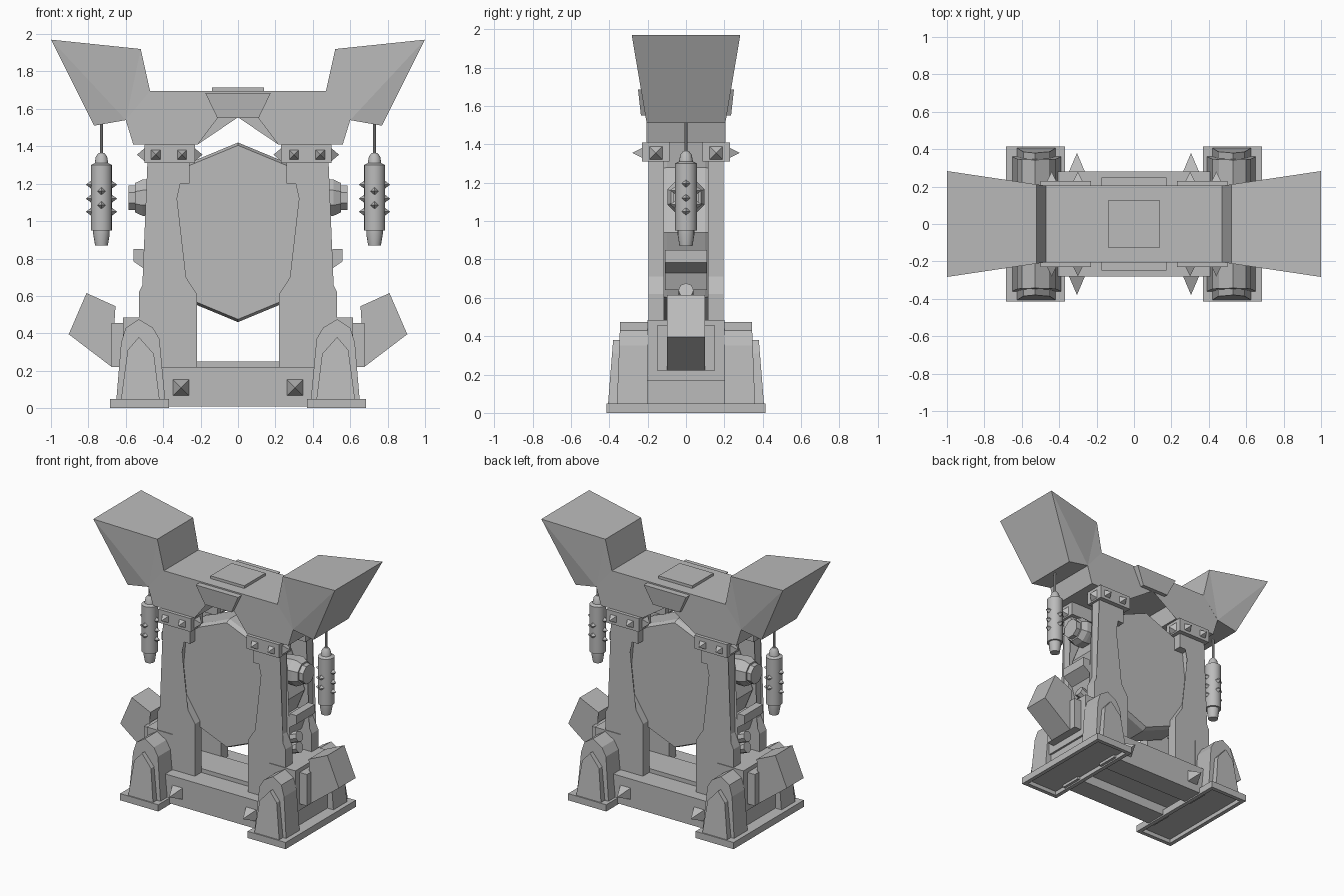
import bpy, bmesh, math
from mathutils import Vector, Matrix

cube = bpy.data.objects.get("Cube")
if cube:
    bpy.data.objects.remove(cube, do_unlink=True)

stone = bpy.data.materials.new("plain grey")
stone.use_nodes = True
GREY = (0.5, 0.5, 0.5, 1)
stone.diffuse_color = GREY
stone.node_tree.nodes["Principled BSDF"].inputs["Base Color"].default_value = GREY


def finish(name, bm, mirror="", smooth=False):
    """Turn a bmesh into an object, mirrored across the named world axes."""
    bmesh.ops.recalc_face_normals(bm, faces=bm.faces)
    mesh = bpy.data.meshes.new(name)
    bm.to_mesh(mesh)
    bm.free()
    mesh.materials.append(stone)
    obj = bpy.data.objects.new(name, mesh)
    bpy.context.collection.objects.link(obj)
    if mirror:
        mod = obj.modifiers.new("mirror", "MIRROR")
        mod.use_axis = ["x" in mirror, "y" in mirror, False]
        mod.use_mirror_merge = False
    if smooth:
        bpy.ops.object.select_all(action="DESELECT")
        obj.select_set(True)
        bpy.context.view_layer.objects.active = obj
        bpy.ops.object.shade_smooth_by_angle(angle=math.radians(35))
    return obj


def prism(name, points, near, far, mirror=""):
    """Extrude an x-z profile along y; each depth is a number or a rule of x, z."""
    bm = bmesh.new()
    rings = []
    for depth in (near, far):
        rings.append([bm.verts.new((x, depth(x, z) if callable(depth) else depth, z))
                      for x, z in points])
    a, b = rings
    caps = [bm.faces.new(a), bm.faces.new(b[::-1])]
    for i in range(len(a)):
        j = (i + 1) % len(a)
        bm.faces.new((a[i], b[i], b[j], a[j]))
    bmesh.ops.triangulate(bm, faces=caps)
    return finish(name, bm, mirror)


def box(name, x0, x1, y0, y1, z0, z1, mirror=""):
    return prism(name, [(x0, z0), (x1, z0), (x1, z1), (x0, z1)], y0, y1, mirror)


def turned(name, profile, origin, direction, sides, mirror="", smooth=False, turn=0):
    """Revolve (radius, distance) pairs around a direction."""
    bm = bmesh.new()
    rot = Vector((0, 0, 1)).rotation_difference(Vector(direction)).to_matrix()
    rings = []
    for r, d in profile:
        rings.append([bm.verts.new(Vector(origin) + rot @ Vector(
            (r * math.cos(turn + math.tau * i / sides),
             r * math.sin(turn + math.tau * i / sides), d))) for i in range(sides)])
    for a, b in zip(rings, rings[1:]):
        for i in range(sides):
            j = (i + 1) % sides
            bm.faces.new((a[i], a[j], b[j], b[i]))
    bm.faces.new(rings[0][::-1])
    bm.faces.new(rings[-1])
    return finish(name, bm, mirror, smooth)


def spikes(name, items, size, length, mirror, turn=math.pi / 4):
    """Four-sided studs given as (base centre, direction)."""
    bm = bmesh.new()
    for base, direction in items:
        d = Vector(direction)
        rot = Vector((0, 0, 1)).rotation_difference(d).to_matrix().to_4x4()
        place = Matrix.Translation(Vector(base) + d * length / 2)
        bmesh.ops.create_cone(bm, cap_ends=True, segments=4, radius1=size, radius2=0,
                              depth=length,
                              matrix=place @ rot @ Matrix.Rotation(turn, 4, "Z"))
    return finish(name, bm, mirror)


# Base frame between the feet
box("base_bar", -0.42, 0.42, 0.12, 0.28, 0.01, 0.22, "y")
box("base_floor", -0.5, 0.5, -0.12, 0.12, 0.08, 0.25)
spikes("base_studs", [((0.305, 0.28, 0.11), (0, 1, 0))], 0.06, 0.1, "xy")

# Hollow foot plates
box("foot_plate", 0.37, 0.685, -0.41, 0.41, 0.03, 0.05, "x")
box("foot_rim_end", 0.37, 0.685, 0.385, 0.415, 0, 0.05, "xy")
box("foot_rim_outer", 0.655, 0.685, -0.4, 0.4, 0, 0.05, "x")
box("foot_rim_inner", 0.37, 0.4, -0.4, 0.4, 0, 0.05, "x")

# Pointed buttresses on the feet, in two layers
prism("buttress", [(0.39, 0.05), (0.42, 0.37), (0.455, 0.43), (0.53, 0.475),
                   (0.6, 0.43), (0.625, 0.35), (0.65, 0.05)],
      0.2, lambda x, z: 0.362 - 0.04 * z, "xy")
prism("buttress_face", [(0.42, 0.05), (0.45, 0.29), (0.53, 0.38),
                        (0.59, 0.31), (0.625, 0.05)],
      0.33, lambda x, z: 0.41 - 0.08 * z, "xy")

# Side housings with a tilted chute
box("housing_foot", 0.42, 0.6, -0.2, 0.2, 0.05, 0.18, "x")
box("housing", 0.4, 0.615, -0.2, 0.2, 0.17, 0.485, "x")
box("housing_panel", 0.6, 0.675, -0.15, 0.15, 0.22, 0.455, "x")
prism("chute", [(0.66, 0.22), (0.675, 0.22), (0.905, 0.395), (0.81, 0.615),
                (0.655, 0.545), (0.7, 0.42), (0.66, 0.4)], -0.1, 0.1, "x")

# Pillars, a front and a back slab on each side
prism("pillar", [(0.22, 0.2), (0.53, 0.2), (0.53, 0.62), (0.485, 0.71), (0.48, 1.42),
                 (0.26, 1.42), (0.26, 1.2), (0.335, 1.2), (0.355, 1.0),
                 (0.33, 0.78), (0.22, 0.61)], 0.115, 0.195, "xy")

# Eight-sided drum held between the pillars
turned("drum", [(0.465, -0.135), (0.48, -0.1), (0.48, 0.1), (0.465, 0.135)],
       (0, 0, 0.94), (0, 1, 0), 8, turn=math.pi / 2)

# Lip and rollers between the pillars
prism("lip", [(0.4, 0.64), (0.45, 0.64), (0.48, 0.73), (0.56, 0.785), (0.56, 0.85),
              (0.505, 0.85), (0.5, 0.79), (0.4, 0.79)], -0.11, 0.11, "x")
for label, z in (("lower", 0.5), ("upper", 0.58)):
    turned(label + "_roller", [(0.04, 0), (0.04, 0.16)], (0.36, 0, z),
           Vector((1, 0, 0.4)).normalized(), 8, "x")

# Side axle with its nut
turned("axle_nut", [(0.08, 0.3), (0.105, 0.48), (0.105, 0.51), (0.085, 0.55),
                    (0.072, 0.55), (0.072, 0.585)], (0, 0, 1.125), (1, 0, 0), 8, "x",
       turn=math.pi / 8)

# Studded clamps
box("clamp", 0.23, 0.5, 0.085, 0.23, 1.31, 1.41, "xy")
spikes("clamp_face_studs", [((x, 0.23, 1.355), (0, 1, 0)) for x in (0.3, 0.44)],
       0.035, 0.05, "xy")
spikes("clamp_end_studs", [((0.5, 0.157, 1.355), (1, 0, 0)),
                           ((0.23, 0.157, 1.355), (-1, 0, 0))], 0.048, 0.04, "xy")

# Top beam and flared horns
prism("beam", [(0, 1.555), (0.215, 1.555), (0.215, 1.41), (0.56, 1.41),
               (0.6, 1.54), (0.47, 1.695), (0, 1.695)], -0.205, 0.205, "x")


def flare(x, z):
    return 0.205 + 0.32 * max(0, x - 0.47) * max(0, z - 1.51)


prism("horn", [(0.47, 1.695), (0.52, 1.92), (1, 1.97), (0.77, 1.51), (0.6, 1.54)],
      lambda x, z: -flare(x, z), flare, "x")
box("roof_plate", -0.14, 0.14, -0.125, 0.125, 1.69, 1.715)
prism("crest", [(-0.11, 1.55), (0.11, 1.55), (0.175, 1.685), (-0.175, 1.685)],
      0.19, lambda x, z: 0.235 + 0.11 * (z - 1.55), "y")

# Hanging studded cylinders
turned("hanging_rod", [(0.009, 1.34), (0.009, 1.56)], (0.73, 0, 0), (0, 0, 1), 8, "x", True)
turned("hanging_cylinder", [(0.034, 0.87), (0.044, 0.93), (0.044, 0.95), (0.057, 0.95),
                            (0.057, 1.3), (0.036, 1.31), (0.03, 1.345), (0.015, 1.365)],
       (0.73, 0, 0), (0, 0, 1), 16, "x", True)
studs = [((0.73 + s * 0.054, 0, z), (s, 0, 0)) for s in (-1, 1) for z in (1.05, 1.12, 1.195)]
studs += [((0.73, s * 0.054, z), (0, s, 0)) for s in (-1, 1) for z in (1.085, 1.16)]
spikes("hanging_studs", studs, 0.022, 0.03, "x", 0)
